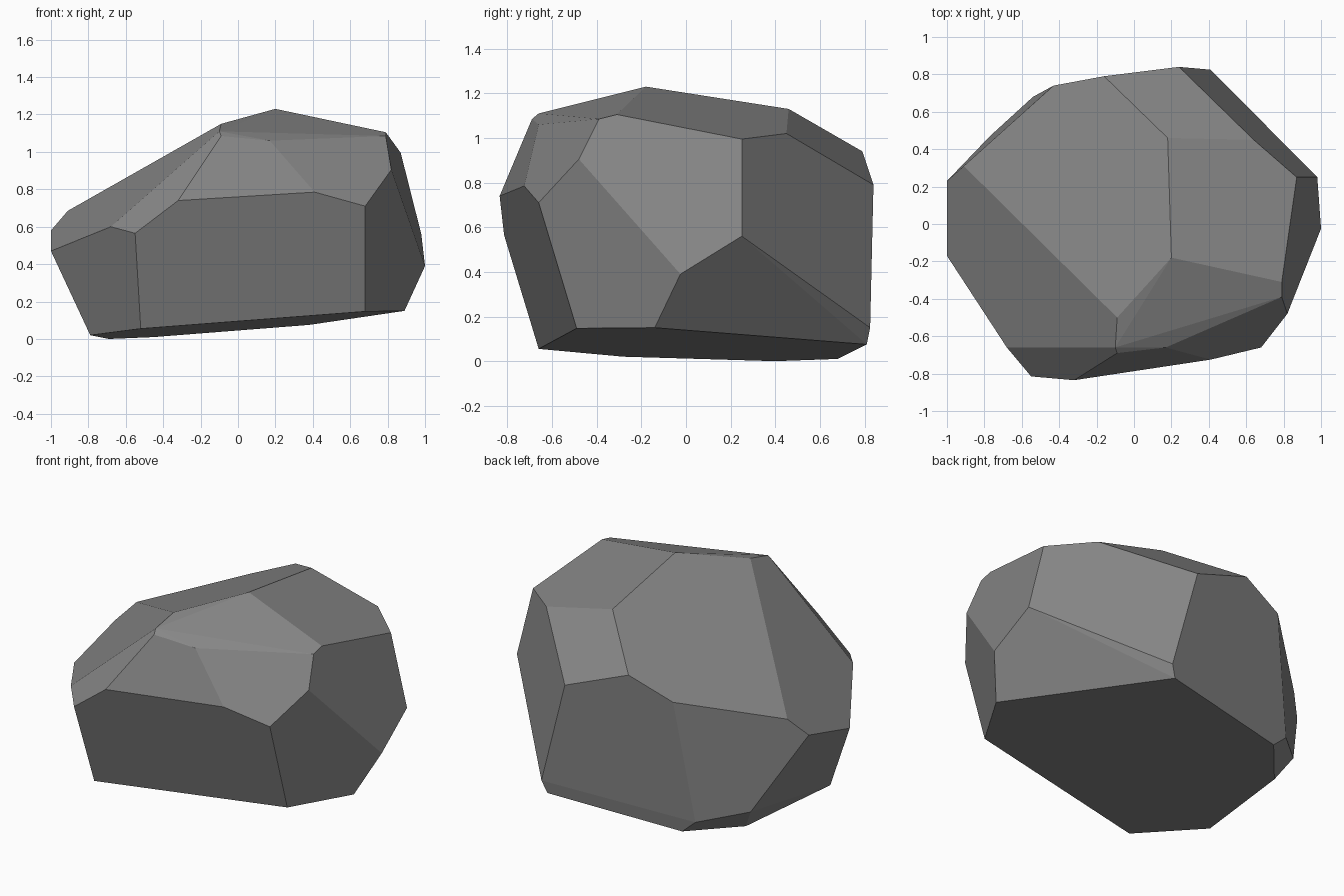
import bpy, bmesh, math

# Corner points of the chiselled boulder, grouped by height
crown = [(.20, -.18, 1.23), (-.09, -.50, 1.15), (-.10, -.66, 1.11), (-.09, -.69, 1.085),
         (.17, -.66, 1.06), (.79, -.39, 1.085), (.79, -.31, 1.105), (.87, .25, .995),
         (.18, .46, 1.13), (.64, .45, 1.02)]
shoulder = [(-.16, .79, .94), (-.43, .74, .825), (.24, .84, .79), (.82, -.48, .905),
            (.68, -.66, .71), (.41, -.725, .785), (-.32, -.835, .74), (-.91, .31, .685)]
waist = [(.98, .25, .56), (1, -.025, .39), (-.55, -.815, .565), (-.68, -.66, .60),
         (-1, -.17, .47), (-1, .23, .58)]
foot = [(.41, .825, .15), (.89, -.14, .15), (.68, -.49, .147), (-.54, .68, .09),
        (-.77, .47, .135), (-.52, -.66, .055), (.38, .81, .075)]
base = [(-.45, .68, .01), (-.69, .40, 0), (-.79, -.28, .02)]

# Wrap the points in a convex skin and merge near-coplanar triangles into facets
bm = bmesh.new()
for p in crown + shoulder + waist + foot + base:
    bm.verts.new(p)
bmesh.ops.convex_hull(bm, input=bm.verts[:])
bmesh.ops.dissolve_limit(bm, angle_limit=math.radians(5),
                         verts=bm.verts[:], edges=bm.edges[:])
bmesh.ops.recalc_face_normals(bm, faces=bm.faces[:])

mesh = bpy.data.meshes.new("boulder")
bm.to_mesh(mesh)
bm.free()
boulder = bpy.data.objects.new("boulder", mesh)
bpy.context.collection.objects.link(boulder)

# Stone colour
stone = bpy.data.materials.new("grey stone")
stone.diffuse_color = (.24, .24, .24, 1)
mesh.materials.append(stone)
